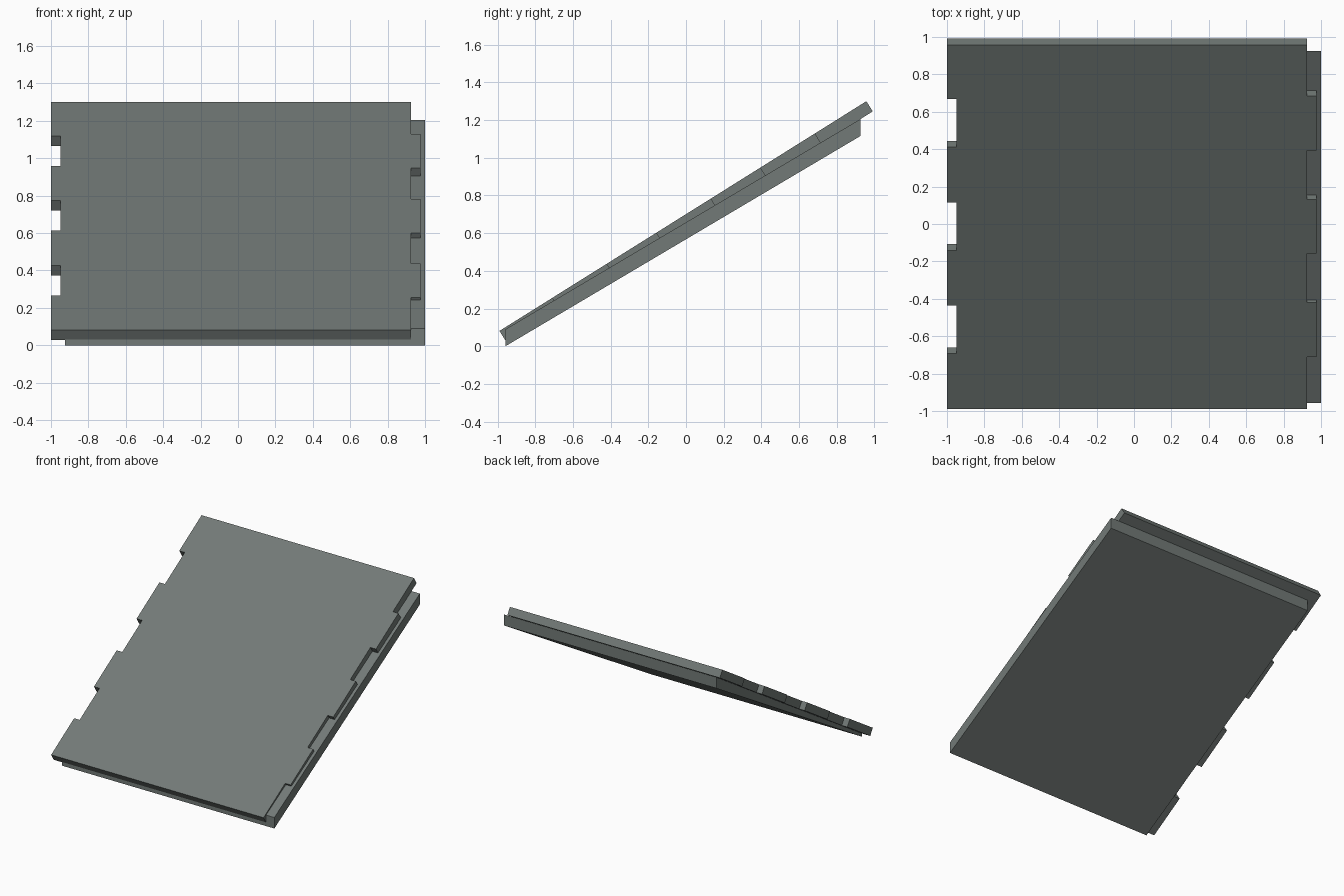
import bpy, bmesh
from mathutils import Vector

if "Cube" in bpy.data.objects:
    bpy.data.objects.remove(bpy.data.objects["Cube"])

mat = bpy.data.materials.new("grey_green")
mat.diffuse_color = (0.17, 0.195, 0.185, 1)
mat.use_nodes = True
mat.node_tree.nodes["Principled BSDF"].inputs["Base Color"].default_value = mat.diffuse_color


def prism(name, outline, offset):
    """Flat outline of 3D points, extruded along an offset vector."""
    bm = bmesh.new()
    face = bm.faces.new([bm.verts.new(p) for p in outline])
    new = bmesh.ops.extrude_face_region(bm, geom=[face], use_keep_orig=True)["geom"]
    bmesh.ops.translate(bm, vec=Vector(offset),
                        verts=[g for g in new if isinstance(g, bmesh.types.BMVert)])
    bmesh.ops.recalc_face_normals(bm, faces=bm.faces)
    mesh = bpy.data.meshes.new(name)
    bm.to_mesh(mesh)
    bm.free()
    mesh.materials.append(mat)
    ob = bpy.data.objects.new(name, mesh)
    bpy.context.collection.objects.link(ob)
    return ob


# Upper sloping panel: tabs on the right edge, notches on the left edge
Y0, Y1, Z0, Z1 = -0.99, 0.957, 0.081, 1.30
STEP = 0.552
plan = [(-1, Y0), (0.925, Y0)]
for i in range(3):
    a = -0.711 + i * STEP
    plan += [(0.925, a), (0.975, a), (0.975, a + 0.291), (0.925, a + 0.291)]
plan += [(0.925, Y1), (-1, Y1)]
for i in reversed(range(3)):
    a = -0.693 + i * STEP
    plan += [(-1, a + 0.257), (-0.95, a + 0.257), (-0.95, a), (-1, a)]
slope = (Z1 - Z0) / (Y1 - Y0)
prism("upper_panel", [(x, y, Z0 + (y - Y0) * slope) for x, y in plan],
      (0, 0.034, -0.054))

# Lower backing panel: sheared slab with vertical ends
prism("lower_panel",
      [(-0.925, -0.958, 0), (-0.925, 0.925, 1.115),
       (-0.925, 0.925, 1.205), (-0.925, -0.958, 0.09)],
      (1.925, 0, 0))
